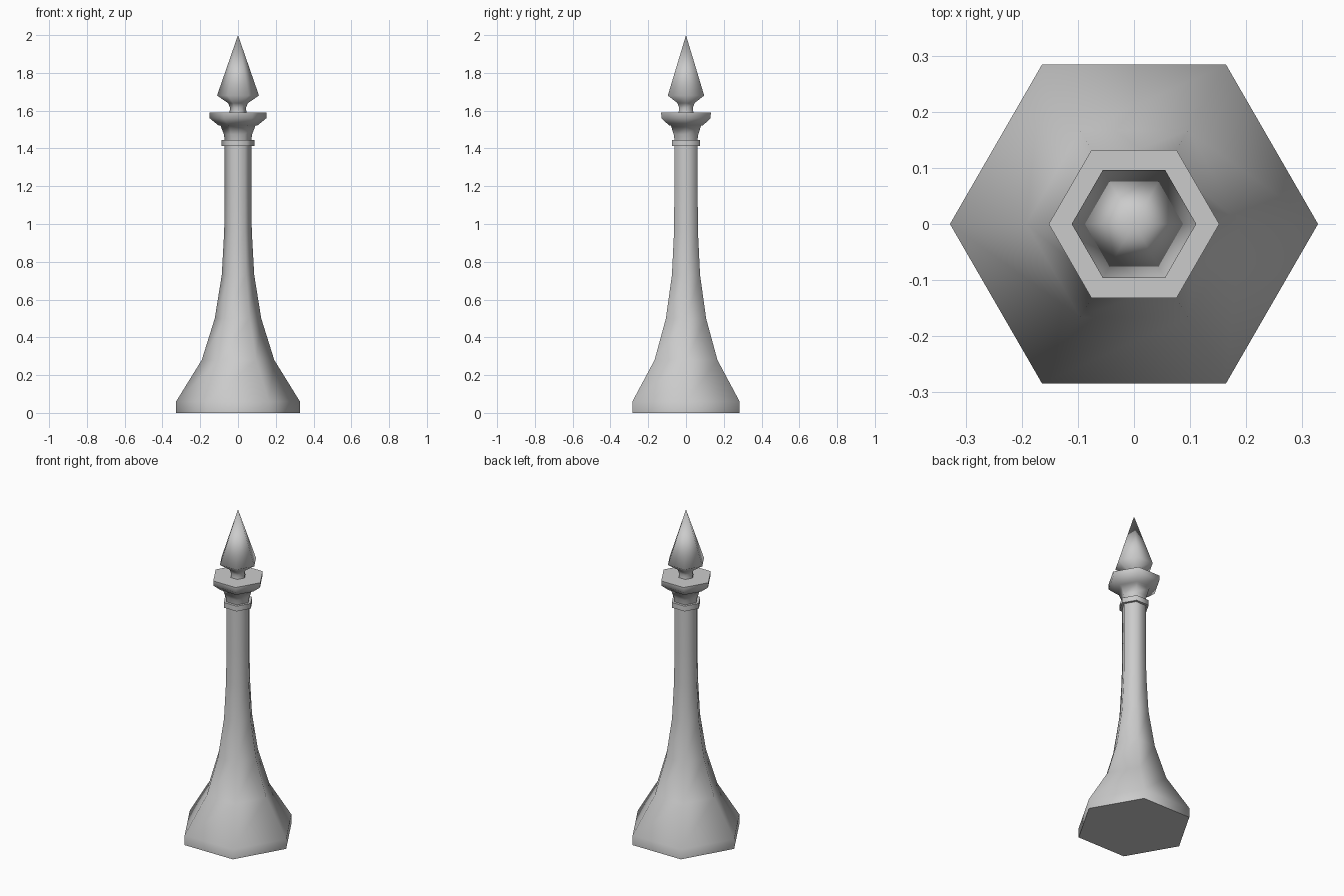
import bpy, bmesh, math

cube = bpy.data.objects.get("Cube")
if cube:
    bpy.data.objects.remove(cube, do_unlink=True)

SIDES = 6

stone = bpy.data.materials.new("pale_grey")
stone.use_nodes = True
grey = (0.6, 0.6, 0.6, 1)
stone.diffuse_color = grey
stone.node_tree.nodes["Principled BSDF"].inputs["Base Color"].default_value = grey


def turned(name, profile):
    """Hexagonal turned part from (radius, height) pairs, bottom to top."""
    bm = bmesh.new()
    rings = []
    for r, z in profile:
        if r == 0:
            rings.append([bm.verts.new((0, 0, z))])
        else:
            rings.append([bm.verts.new((r * math.cos(math.tau * i / SIDES),
                                        r * math.sin(math.tau * i / SIDES), z))
                          for i in range(SIDES)])
    for low, high in zip(rings, rings[1:]):
        for i in range(SIDES):
            j = (i + 1) % SIDES
            if len(high) == 1:
                bm.faces.new((low[i], low[j], high[0]))
            else:
                bm.faces.new((low[i], low[j], high[j], high[i]))
    # Flat caps on open ends
    bm.faces.new(rings[0][::-1])
    if len(rings[-1]) > 1:
        bm.faces.new(rings[-1])
    mesh = bpy.data.meshes.new(name)
    bm.to_mesh(mesh)
    bm.free()
    mesh.materials.append(stone)
    obj = bpy.data.objects.new(name, mesh)
    bpy.context.collection.objects.link(obj)
    bpy.ops.object.select_all(action='DESELECT')
    obj.select_set(True)
    bpy.context.view_layer.objects.active = obj
    bpy.ops.object.shade_smooth_by_angle(angle=math.radians(80))
    return obj


# Flared foot sweeping up into a straight shaft
turned("flared_shaft", [(0.328, 0), (0.328, 0.06), (0.192, 0.28), (0.123, 0.5),
                        (0.086, 0.73), (0.073, 0.96), (0.071, 1.18), (0.071, 1.413)])

# Thin band round the top of the shaft
turned("collar", [(0.087, 1.413), (0.087, 1.445)])

# Neck opening into a wide flat-topped rim
turned("capital", [(0.07, 1.445), (0.075, 1.475), (0.092, 1.52),
                   (0.105, 1.523), (0.15, 1.56), (0.152, 1.59)])

# Pointed finial on a narrow stem
turned("finial", [(0.045, 1.59), (0.042, 1.615), (0.052, 1.64),
                  (0.111, 1.68), (0, 2.0)])
